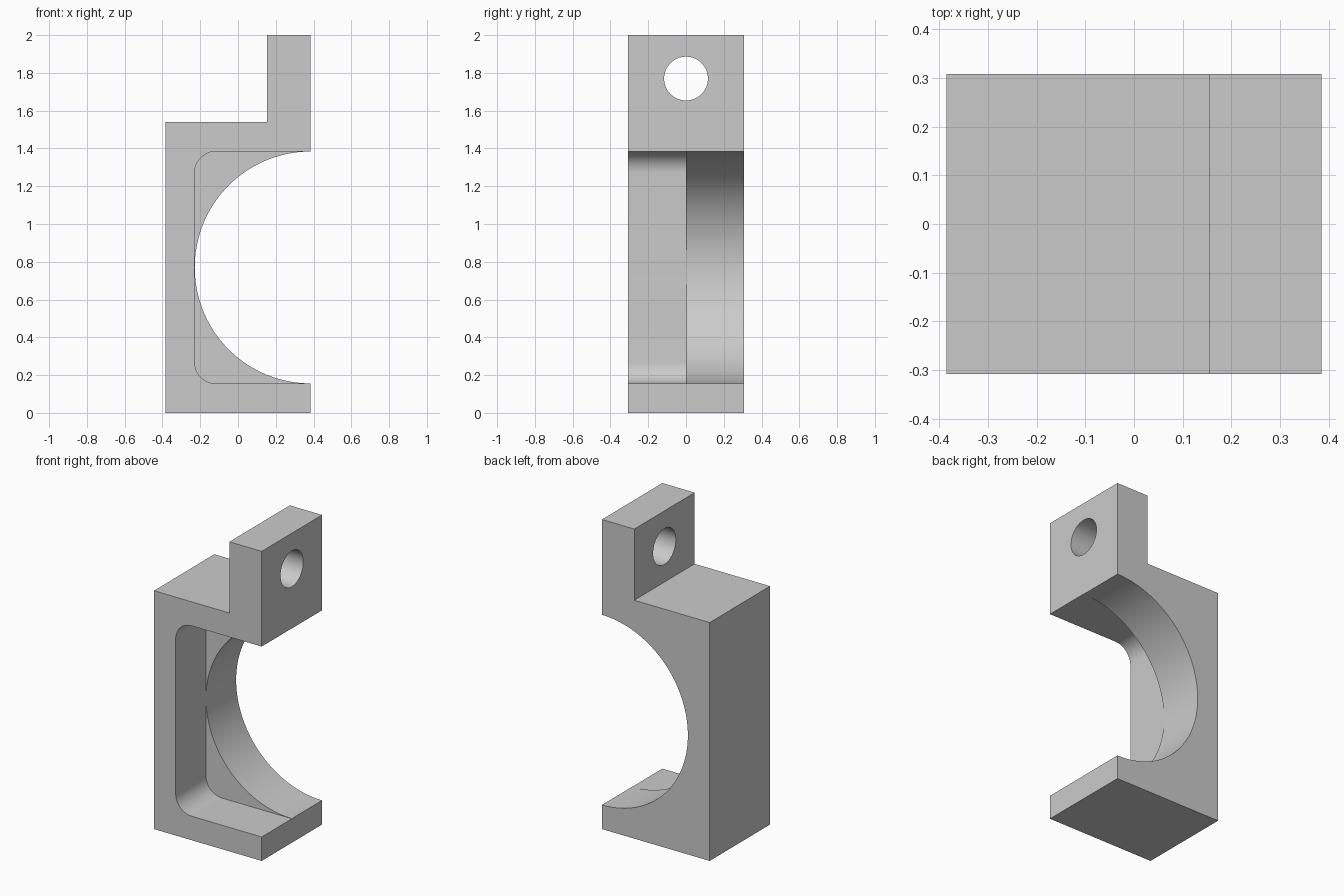
import bpy, bmesh, math
from mathutils import Vector

cube = bpy.data.objects.get("Cube")
if cube:
    bpy.data.objects.remove(cube, do_unlink=True)

HALF_X, HALF_Y, TOP = 0.385, 0.308, 2.0
SHELF, LUG_X = 1.54, 0.154
MID_Z, BORE = 0.77, 0.615
FILLET = 0.115

grey = bpy.data.materials.new("light_grey")
grey.use_nodes = True
grey.diffuse_color = (0.6, 0.6, 0.6, 1)
grey.node_tree.nodes["Principled BSDF"].inputs["Base Color"].default_value = (0.6, 0.6, 0.6, 1)


def prism(name, points, start, sweep):
    """Solid made by sweeping a closed (u, v) outline; start maps it into space."""
    bm = bmesh.new()
    face = bm.faces.new([bm.verts.new(start(u, v)) for u, v in points])
    new = bmesh.ops.extrude_face_region(bm, geom=[face])["geom"]
    bmesh.ops.translate(bm, vec=Vector(sweep),
                        verts=[g for g in new if isinstance(g, bmesh.types.BMVert)])
    bmesh.ops.recalc_face_normals(bm, faces=bm.faces)
    mesh = bpy.data.meshes.new(name)
    bm.to_mesh(mesh)
    bm.free()
    mesh.materials.append(grey)
    obj = bpy.data.objects.new(name, mesh)
    bpy.context.collection.objects.link(obj)
    return obj


def arc(cu, cv, r, a0, a1, steps):
    angles = [math.radians(a0 + (a1 - a0) * i / steps) for i in range(steps + 1)]
    return [(cu + r * math.cos(a), cv + r * math.sin(a)) for a in angles]


def cut(body, cutter):
    cutter.hide_render = True
    mod = body.modifiers.new("cut", "BOOLEAN")
    mod.operation, mod.solver, mod.object = "DIFFERENCE", "EXACT", cutter
    bpy.context.view_layer.objects.active = body
    bpy.ops.object.modifier_apply(modifier=mod.name)
    bpy.data.objects.remove(cutter, do_unlink=True)


# Block with an upright lug on its open side
outline = [(-HALF_X, 0), (HALF_X, 0), (HALF_X, TOP), (LUG_X, TOP),
           (LUG_X, SHELF), (-HALF_X, SHELF)]
bracket = prism("bracket_body", outline, lambda u, v: (u, -HALF_Y, v), (0, 2 * HALF_Y, 0))

# Round-cornered pocket in the front half
wall = HALF_X - BORE
low, high = MID_Z - BORE, MID_Z + BORE
pocket = [(0.5, low), (0.5, high)]
pocket += arc(wall + FILLET, high - FILLET, FILLET, 90, 180, 16)
pocket += arc(wall + FILLET, low + FILLET, FILLET, 180, 270, 16)
cut(bracket, prism("pocket_cutter", pocket, lambda u, v: (u, -0.5, v), (0, 0.5, 0)))

# Half-round bore through the back half, a hair inside the pocket walls
bore = arc(HALF_X, MID_Z, BORE - 0.001, 90, 270, 72)
bore += [(0.5, bore[-1][1]), (0.5, bore[0][1])]
cut(bracket, prism("bore_cutter", bore, lambda u, v: (u, -0.05, v), (0, 0.5, 0)))

# Bolt hole through the lug
hole = arc(0, 1.77, 0.116, 0, 360, 64)[:-1]
cut(bracket, prism("hole_cutter", hole, lambda u, v: (0, u, v), (0.5, 0, 0)))

# Smooth curved walls, crisp edges
bpy.ops.object.select_all(action="DESELECT")
bracket.select_set(True)
bpy.context.view_layer.objects.active = bracket
bpy.ops.object.shade_smooth_by_angle(angle=math.radians(25))
